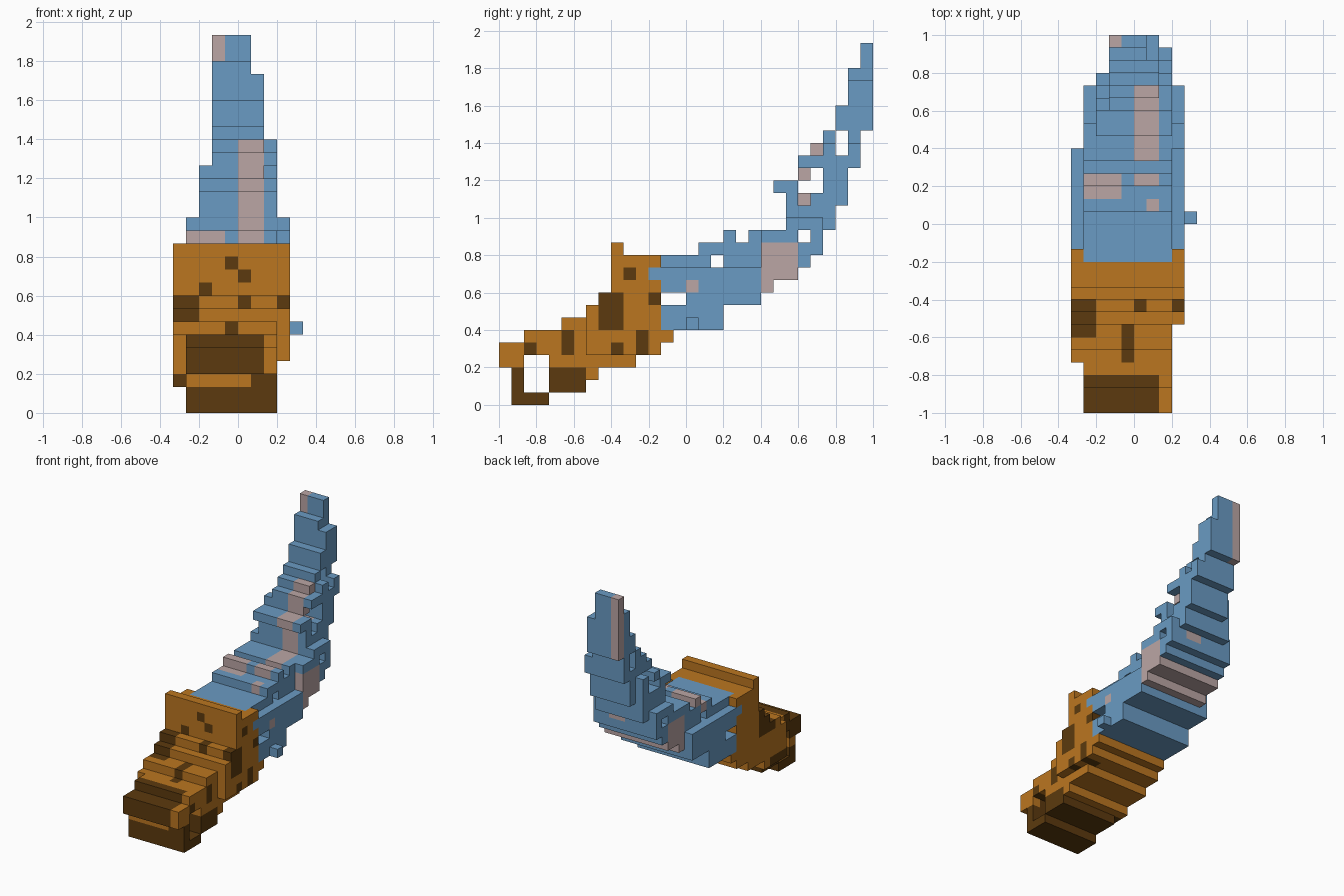
import bpy
import bmesh
from mathutils import Vector

if "Cube" in bpy.data.objects:
    bpy.data.objects.remove(bpy.data.objects["Cube"], do_unlink=True)

U = 1 / 15  # size of one block


def material(name, rgb):
    lin = [((c / 255 + 0.055) / 1.055) ** 2.4 if c > 10 else c / 3295 for c in rgb]
    m = bpy.data.materials.new(name)
    m.use_nodes = True
    m.diffuse_color = (*lin, 1)
    m.node_tree.nodes["Principled BSDF"].inputs["Base Color"].default_value = (*lin, 1)
    return m


MATS = [material("orange", (187, 118, 32)), material("dark brown", (92, 58, 14)),
        material("blue", (106, 155, 195)), material("dusty pink", (187, 166, 165))]
ORANGE, DARK, BLUE, PINK = range(4)

# Side profile: for each layer of blocks going up, the filled runs along the length
PROFILE = [
    [(1, 3)], [(1, 1), (4, 6)], [(1, 1), (4, 7)], [(0, 1), (4, 10)], [(0, 12)],
    [(2, 13)], [(5, 17)], [(7, 17)], [(8, 12), (15, 20)], [(9, 21)],
    [(9, 23)], [(9, 16), (18, 24)], [(9, 9), (16, 25)], [(18, 18), (20, 23), (25, 25)],
    [(23, 26)], [(23, 26)], [(23, 27)], [(22, 23), (26, 27)], [(24, 24), (26, 27)],
    [(24, 28)], [(25, 26), (28, 28)], [(26, 26), (28, 28)], [(27, 29)], [(27, 29)],
    [(28, 29)], [(28, 29)], [(28, 29)], [(29, 29)], [(29, 29)],
]
# Width limits (last index it applies to, first block, last block)
WIDTH_BY_LENGTH = [(3, -4, 2), (6, -5, 2), (20, -5, 3), (25, -4, 3), (26, -3, 2),
                   (28, -2, 2), (29, -2, 1)]
WIDTH_BY_HEIGHT = [(1, -4, 2), (3, -5, 2), (12, -5, 3), (14, -4, 3), (18, -3, 2),
                   (20, -2, 2), (25, -2, 1), (28, -2, 0)]
NARROW = {(24, 16), (24, 18), (25, 20)}

# Dark patches on the flanks and spots on the front, as (length, height) and (across, height)
FLANK_PATCHES = {(2, 4), (5, 4), (5, 5), (9, 4), (11, 4), (11, 5), (12, 8), (10, 10)}
SPOTS = {(-1, 11), (0, 10), (-3, 9), (0, 8), (-1, 6)}


def limit(table, n):
    return next((a, b) for last, a, b in table if n <= last)


def width(j, k):
    a, b = limit(WIDTH_BY_LENGTH, j)
    c, d = limit(WIDTH_BY_HEIGHT, k)
    lo, hi = max(a, c), min(b, d)
    if (j, k) in NARROW:
        hi = 1
    if 13 <= j <= 20 and k >= 11:  # rounded shoulders
        lo, hi = max(lo, -4), min(hi, 2)
    return lo, hi


def base_colour(x, j, k):
    if k == 0 or (j <= 2 and k >= 3 and x <= 1):
        return DARK
    if j == 1 and k < 3:
        return ORANGE if k == 2 and x <= 0 else DARK
    if 4 <= j <= 6 and k <= 2:
        return DARK
    if j <= 2:
        return DARK if (j, k) in FLANK_PATCHES else ORANGE
    if x >= 2 and ((j, k) in FLANK_PATCHES or (x == 3 and j in (8, 9) and 6 <= k <= 8)):
        return DARK
    if x <= -4 and 6 <= j <= 8 and 6 <= k <= 8:
        return DARK
    if (x, k) in SPOTS and j <= 9:
        return DARK
    if x == -1 and j in (4, 5) and k >= 5:
        return DARK
    return ORANGE


def horn_colour(x, j, k):
    if 21 <= j <= 23 and (9 <= k <= 11 or (k == 12 and (x <= -4 or x >= 2))):
        return PINK
    if x in (0, 1) and 13 <= k <= 20 and j <= 25:
        return PINK
    if -4 <= x <= -2 and (j, k) in {(17, 12), (18, 13)}:
        return PINK
    if (x, j, k) == (1, 16, 12) or (x >= 2 and (j, k) == (15, 9)):
        return PINK
    if x == -2 and j == 29 and k >= 22:
        return PINK
    return BLUE


def part_of(x, j, k):
    if j >= 13 and k >= 6 or (j == 12 and k >= 10 and (k == 10 or -4 <= x <= 2)):
        return "horn_tip" if k >= 15 else "horn_middle"
    return "horn_base"


# Fill the profile across its width
cells = {}
for k, runs in enumerate(PROFILE):
    for start, end in runs:
        for j in range(start, end + 1):
            lo, hi = width(j, k)
            for x in range(lo, hi + 1):
                part = part_of(x, j, k)
                paint = base_colour if part == "horn_base" else horn_colour
                cells[x, j, k] = (part, paint(x, j, k))
cells[4, 15, 6] = ("horn_middle", BLUE)  # single side knob

DIRECTIONS = [Vector(d) for d in ((1, 0, 0), (-1, 0, 0), (0, 1, 0),
                                  (0, -1, 0), (0, 0, 1), (0, 0, -1))]


def build(part):
    bm = bmesh.new()
    corners = {}

    def vert(p):
        key = tuple(round(c) for c in p)
        if key not in corners:
            corners[key] = bm.verts.new((key[0] * U, key[1] * U - 1, key[2] * U))
        return corners[key]

    # Outer skin only: one square wherever a block meets air
    for cell, (owner, colour) in cells.items():
        if owner != part:
            continue
        centre = Vector(cell) + Vector((0.5, 0.5, 0.5))
        for n in DIRECTIONS:
            if tuple(int(c) for c in Vector(cell) + n) in cells:
                continue
            a = Vector((n.y, n.z, n.x)) / 2
            b = n.cross(a)
            mid = centre + n / 2
            face = bm.faces.new([vert(mid + s * a + t * b)
                                 for s, t in ((-1, -1), (1, -1), (1, 1), (-1, 1))])
            face.material_index = colour
    # Merge coplanar squares of one colour
    bmesh.ops.dissolve_limit(bm, angle_limit=0.01, verts=bm.verts, edges=bm.edges,
                             delimit={'MATERIAL'})
    mesh = bpy.data.meshes.new(part)
    bm.to_mesh(mesh)
    bm.free()
    for m in MATS:
        mesh.materials.append(m)
    bpy.context.collection.objects.link(bpy.data.objects.new(part, mesh))


for name in ("horn_base", "horn_middle", "horn_tip"):
    build(name)
